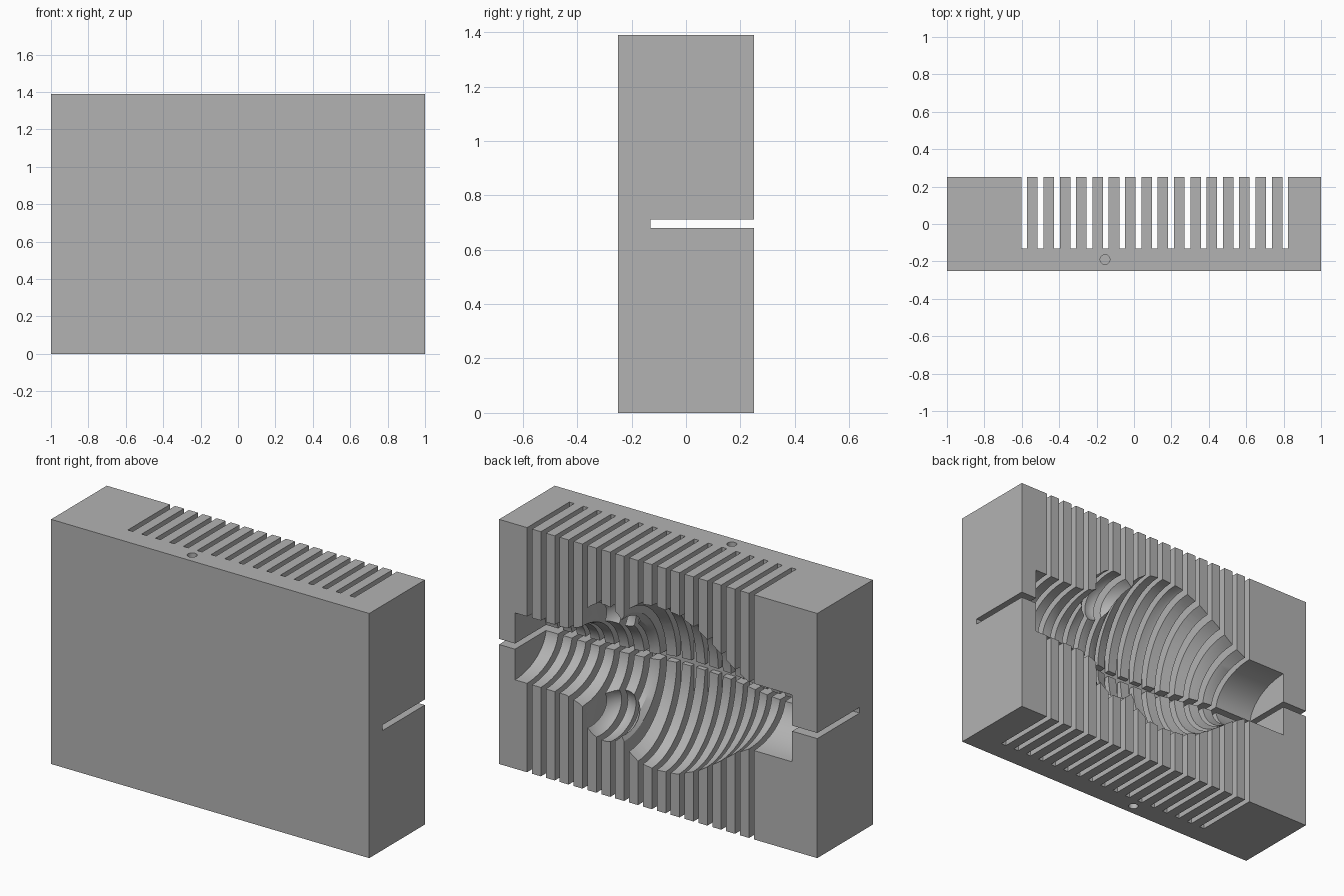
import bpy, bmesh, math
from mathutils import Matrix, Vector

old = bpy.data.objects.get("Cube")
if old:
    bpy.data.objects.remove(old, do_unlink=True)

HEIGHT, MID, BACK, SLOT_FLOOR = 1.39, 0.695, 0.25, -0.13

grey = bpy.data.materials.new("mid_grey")
grey.use_nodes = True
grey.diffuse_color = (0.45, 0.45, 0.45, 1)
grey.node_tree.nodes["Principled BSDF"].inputs["Base Color"].default_value = (0.45, 0.45, 0.45, 1)


def finish(name, bm):
    bmesh.ops.recalc_face_normals(bm, faces=bm.faces)
    mesh = bpy.data.meshes.new(name)
    bm.to_mesh(mesh)
    bm.free()
    mesh.materials.append(grey)
    obj = bpy.data.objects.new(name, mesh)
    bpy.context.collection.objects.link(obj)
    return obj


def box(name, x, y, z):
    bm = bmesh.new()
    centre = Vector([(a + b) / 2 for a, b in (x, y, z)])
    size = [b - a for a, b in (x, y, z)]
    bmesh.ops.create_cube(bm, size=1, matrix=Matrix.Translation(centre) @ Matrix.Diagonal((*size, 1)))
    return finish(name, bm)


def cut(target, cutter):
    cutter.hide_render = True
    mod = target.modifiers.new("cut", 'BOOLEAN')
    mod.operation, mod.solver, mod.object = 'DIFFERENCE', 'EXACT', cutter
    bpy.context.view_layer.objects.active = target
    bpy.ops.object.modifier_apply(modifier=mod.name)
    bpy.data.objects.remove(cutter, do_unlink=True)


def body_cutter(stations, sides=48):
    # lofted ellipses along x: (position, half height, depth)
    bm = bmesh.new()
    rings = []
    for x, h, d in stations:
        rings.append([bm.verts.new((x, BACK + d * math.sin(t), MID + h * math.cos(t)))
                      for t in (math.tau * i / sides for i in range(sides))])
    for a, b in zip(rings, rings[1:]):
        for i in range(sides):
            j = (i + 1) % sides
            bm.faces.new((a[i], a[j], b[j], b[i]))
    bm.faces.new(rings[0])
    bm.faces.new(rings[-1])
    return finish("body_cutter", bm)


def lobe_cutter(side):
    bm = bmesh.new()
    place = Matrix.Translation((0.34, 0.21, MID + side * 0.25)) @ Matrix.Diagonal((0.14, 0.2, 0.14, 1))
    bmesh.ops.create_uvsphere(bm, u_segments=32, v_segments=18, radius=1, matrix=place)
    return finish("lobe_cutter", bm)


def hole_cutter(z):
    bm = bmesh.new()
    bmesh.ops.create_cone(bm, cap_ends=True, segments=24, radius1=0.026, radius2=0.026,
                          depth=0.6, matrix=Matrix.Translation((-0.155, -0.19, z)))
    return finish("hole_cutter", bm)


# solid mould block
block = box("mould_block", (-1, 1), (-0.25, BACK), (0, HEIGHT))

# hollow with a neck at each end and a wide belly
cut(block, body_cutter([
    (-0.842, 0.19, 0.28), (-0.57, 0.19, 0.28), (-0.48, 0.24, 0.29), (-0.38, 0.315, 0.31),
    (-0.25, 0.4, 0.335), (-0.12, 0.453, 0.35), (0.02, 0.465, 0.355), (0.12, 0.45, 0.35),
    (0.19, 0.4, 0.335), (0.24, 0.31, 0.315), (0.32, 0.27, 0.3), (0.42, 0.26, 0.29),
    (0.5, 0.215, 0.285), (0.58, 0.19, 0.28), (0.9, 0.19, 0.28)]))

# paired side lobes of the hollow
for side in (-1, 1):
    cut(block, lobe_cutter(side))

# row of upright slots
for i in range(17):
    x = -0.602 + i * 0.0872
    cut(block, box("slot_cutter", (x, x + 0.031), (SLOT_FLOOR, 0.4), (-0.1, HEIGHT + 0.1)))

# level slot across the whole width
cut(block, box("level_cutter", (-1.1, 1.1), (SLOT_FLOOR, 0.4), (0.679, 0.711)))

# blind holes in top and bottom
for z in (0, HEIGHT):
    cut(block, hole_cutter(z))

bpy.ops.object.select_all(action='DESELECT')
block.select_set(True)
bpy.context.view_layer.objects.active = block
bpy.ops.object.shade_smooth_by_angle(angle=math.radians(25))
